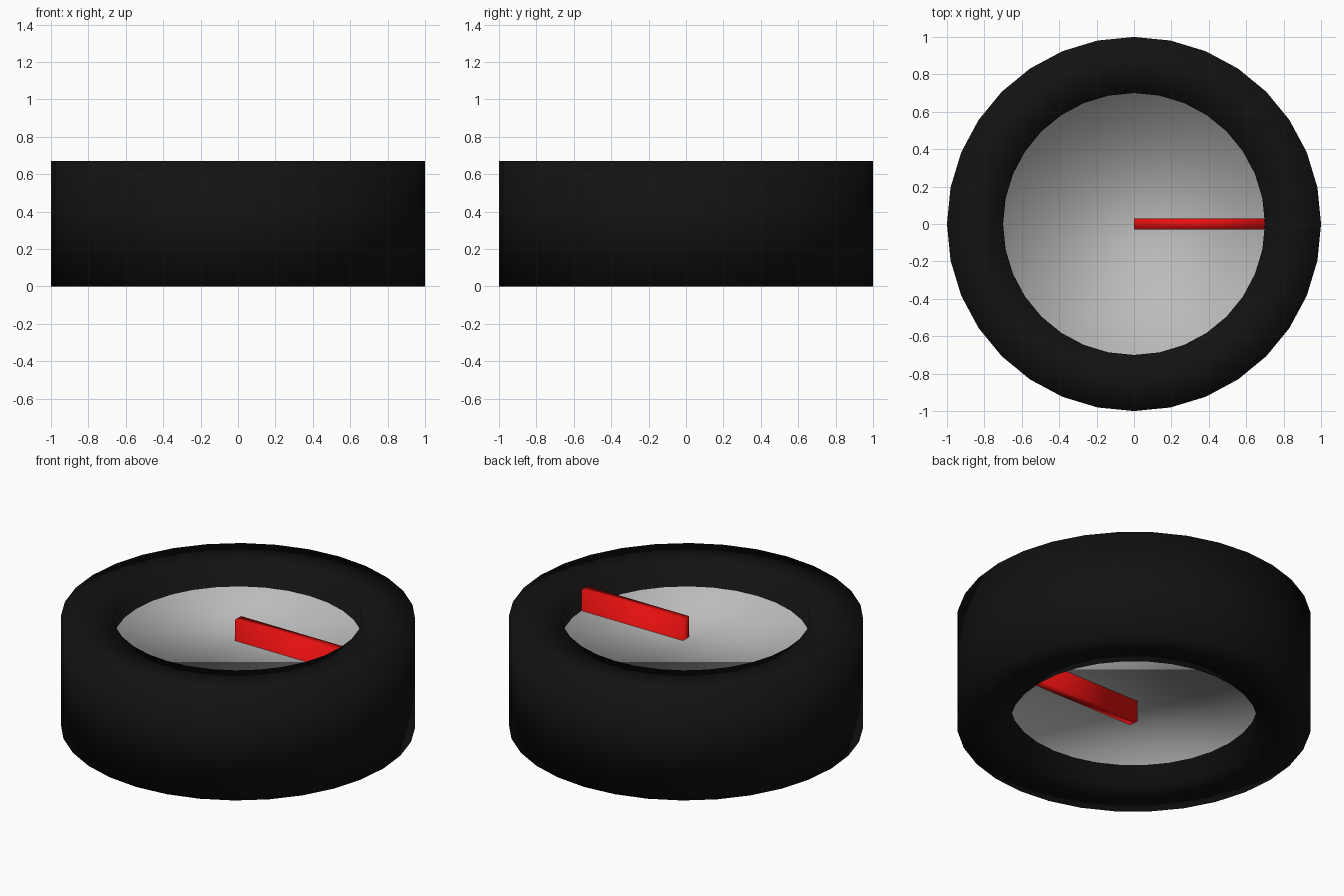
import bpy, bmesh, math

if "Cube" in bpy.data.objects:
    bpy.data.objects.remove(bpy.data.objects["Cube"])

SIDES = 32
HEIGHT = 0.67
RECESS = 0.13


def material(name, r, g, b):
    m = bpy.data.materials.new(name)
    m.diffuse_color = (r, g, b, 1)
    m.use_nodes = True
    m.node_tree.nodes["Principled BSDF"].inputs["Base Color"].default_value = m.diffuse_color
    return m


def finish(bm, name, mats):
    bmesh.ops.recalc_face_normals(bm, faces=bm.faces)
    for f in bm.faces:
        f.smooth = True
    me = bpy.data.meshes.new(name)
    bm.to_mesh(me)
    bm.free()
    for m in mats:
        me.materials.append(m)
    ob = bpy.data.objects.new(name, me)
    bpy.context.collection.objects.link(ob)
    return ob


black = material("rubber", 0.006, 0.006, 0.006)
grey = material("hub_grey", 0.5, 0.5, 0.5)
red = material("marker_red", 0.8, 0.005, 0.005)

# Wheel: one welded, smooth shaded lathe with a recessed hub disc on each side
profile = [(0.7, RECESS), (0.7, 0), (1, 0), (1, HEIGHT), (0.7, HEIGHT), (0.7, HEIGHT - RECESS)]
bm = bmesh.new()
rings = []
for r, z in profile:
    angles = [2 * math.pi * i / SIDES for i in range(SIDES)]
    rings.append([bm.verts.new((r * math.cos(a), r * math.sin(a), z)) for a in angles])
for a, b in zip(rings, rings[1:]):
    for i in range(SIDES):
        j = (i + 1) % SIDES
        bm.faces.new((a[i], a[j], b[j], b[i]))
for ring in (rings[0], rings[-1]):
    bm.faces.new(ring).material_index = 1
finish(bm, "wheel", [black, grey])

# Rotation marker: a red bar from the centre to the rim, showing on both sides
bm = bmesh.new()
bmesh.ops.create_cube(bm, size=1)
bmesh.ops.scale(bm, vec=(0.7, 0.06, HEIGHT), verts=bm.verts)
bmesh.ops.translate(bm, vec=(0.35, 0, HEIGHT / 2), verts=bm.verts)
finish(bm, "marker_bar", [red])
